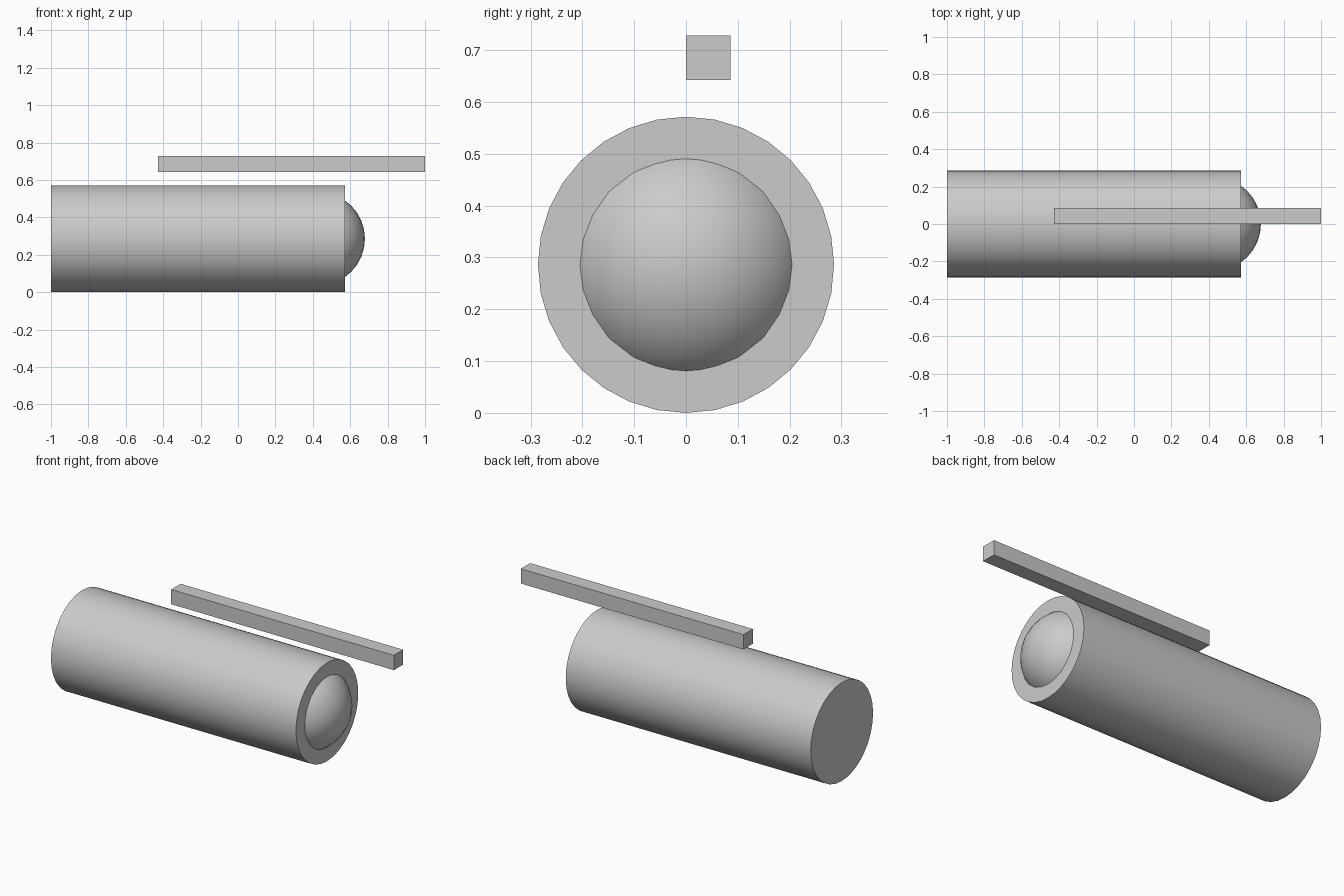
import bpy
import math

cube = bpy.data.objects.get("Cube")
if cube:
    bpy.data.objects.remove(cube, do_unlink=True)

UNIT = 1 / 7          # all parts are sized in sevenths
RADIUS = 2 * UNIT

grey = bpy.data.materials.new("light grey")
grey.use_nodes = True
colour = (0.6, 0.6, 0.6, 1)
grey.diffuse_color = colour
grey.node_tree.nodes["Principled BSDF"].inputs["Base Color"].default_value = colour


def finish(name, smooth=False):
    part = bpy.context.object
    part.name = part.data.name = name
    part.data.materials.append(grey)
    if smooth:
        bpy.ops.object.shade_smooth_by_angle(angle=math.radians(30))
    return part


# Main tube body, lying along x
bpy.ops.mesh.primitive_cylinder_add(
    vertices=32, radius=RADIUS, depth=11 * UNIT,
    location=(-1.5 * UNIT, 0, RADIUS), rotation=(0, math.pi / 2, 0))
finish("body", smooth=True)

# Domed lens showing through the +x end
bpy.ops.mesh.primitive_uv_sphere_add(
    segments=32, ring_count=16, radius=1.75 * UNIT,
    location=(3 * UNIT, 0, RADIUS))
finish("lens", smooth=True)

# Square bar floating above the body
bpy.ops.mesh.primitive_cube_add(size=1, location=(2 * UNIT, 0.3 * UNIT, 4.8 * UNIT))
bar = finish("top_bar")
bar.scale = (10 * UNIT, 0.6 * UNIT, 0.6 * UNIT)
bpy.ops.object.transform_apply(location=False, rotation=False, scale=True)
